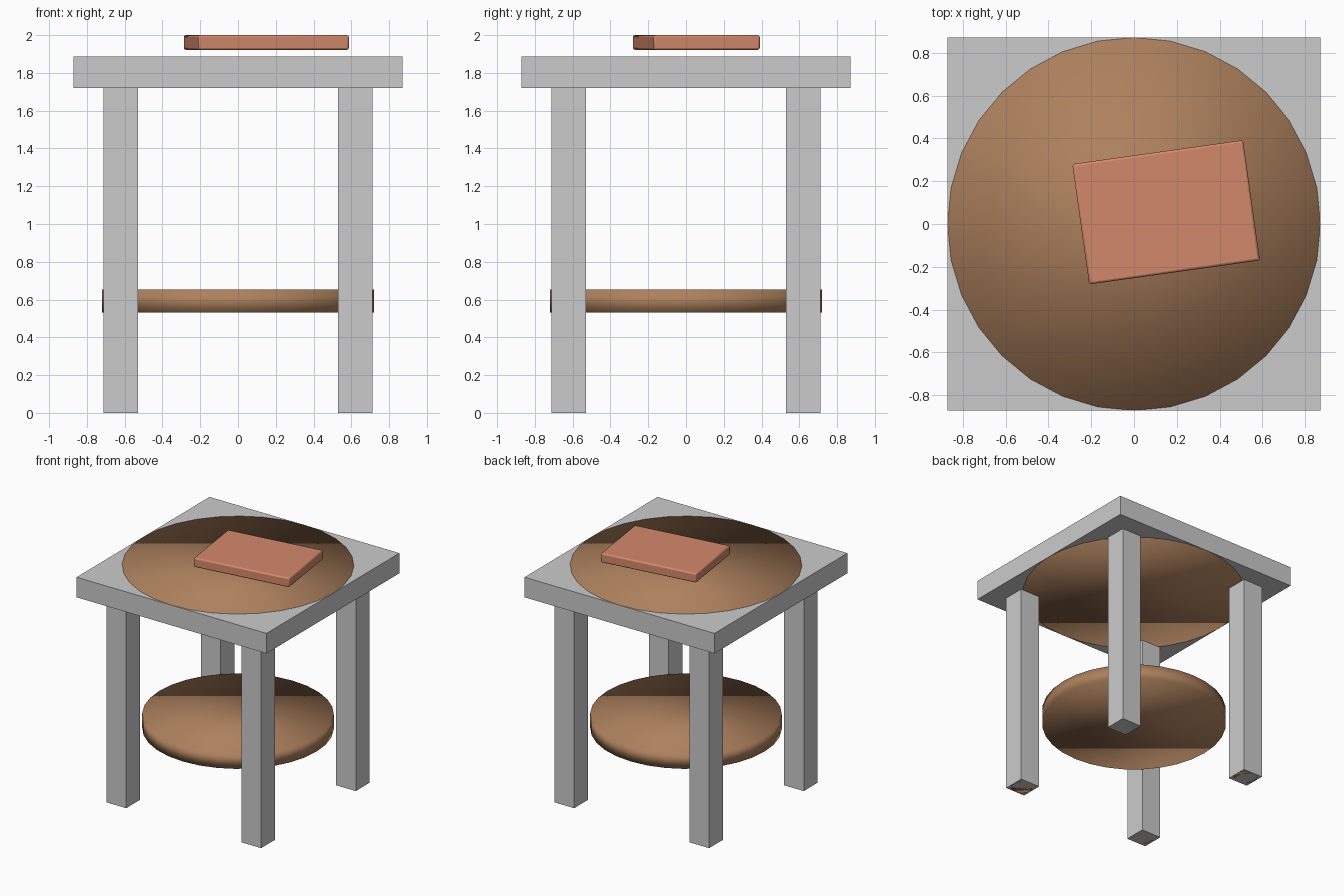
import bpy
from math import radians

if "Cube" in bpy.data.objects:
    bpy.data.objects.remove(bpy.data.objects["Cube"])

TOP_HALF, TOP_Z0, TOP_Z1 = 0.872, 1.72, 1.887
LEG_POS, LEG_HALF = 0.62, 0.0915
EPS = 0.001


def material(name, rgb):
    m = bpy.data.materials.new(name)
    m.diffuse_color = (*rgb, 1)
    m.use_nodes = True
    m.node_tree.nodes["Principled BSDF"].inputs["Base Color"].default_value = m.diffuse_color
    return m


wood = material("brown_wood", (0.42, 0.22, 0.11))
cover = material("red_cover", (0.65, 0.25, 0.15))


def box(name, x, y, z0, z1, sx, sy, angle=0):
    bpy.ops.mesh.primitive_cube_add(size=1, location=(x, y, (z0 + z1) / 2))
    ob = bpy.context.object
    ob.name = name
    ob.scale = (sx, sy, z1 - z0)
    bpy.ops.object.transform_apply(location=False, rotation=False, scale=True)
    ob.rotation_euler.z = radians(angle)
    return ob


def disc(name, x, y, z0, z1, r):
    bpy.ops.mesh.primitive_cylinder_add(vertices=32, radius=r, depth=z1 - z0,
                                        location=(x, y, (z0 + z1) / 2))
    ob = bpy.context.object
    ob.name = name
    ob.data.materials.append(wood)
    bpy.ops.object.shade_smooth()
    return ob


# Square slab with the round wooden top set into it
box("square_top", 0, 0, TOP_Z0, TOP_Z1, 2 * TOP_HALF, 2 * TOP_HALF)
disc("round_top", 0, 0, TOP_Z0 - EPS, TOP_Z1 + EPS, TOP_HALF)

# Four legs: square sleeve around a round wooden core
for fb, y in (("front", -LEG_POS), ("back", LEG_POS)):
    for lr, x in (("left", -LEG_POS), ("right", LEG_POS)):
        box(f"{fb}_{lr}_leg", x, y, 0, TOP_Z0, 2 * LEG_HALF, 2 * LEG_HALF)
        disc(f"{fb}_{lr}_leg_core", x, y, 0, TOP_Z0, LEG_HALF - EPS)

# Lower round shelf
disc("lower_shelf", 0, 0, 0.532, 0.652, 0.721)

# Book lying turned above the top
book = box("book", 0.15, 0.055, 1.922, 2.0, 0.806, 0.568, 8)
book.data.materials.append(cover)
bev = book.modifiers.new("soft_edges", "BEVEL")
bev.width = 0.011
bev.segments = 2
bpy.ops.object.shade_smooth_by_angle(angle=radians(30))
